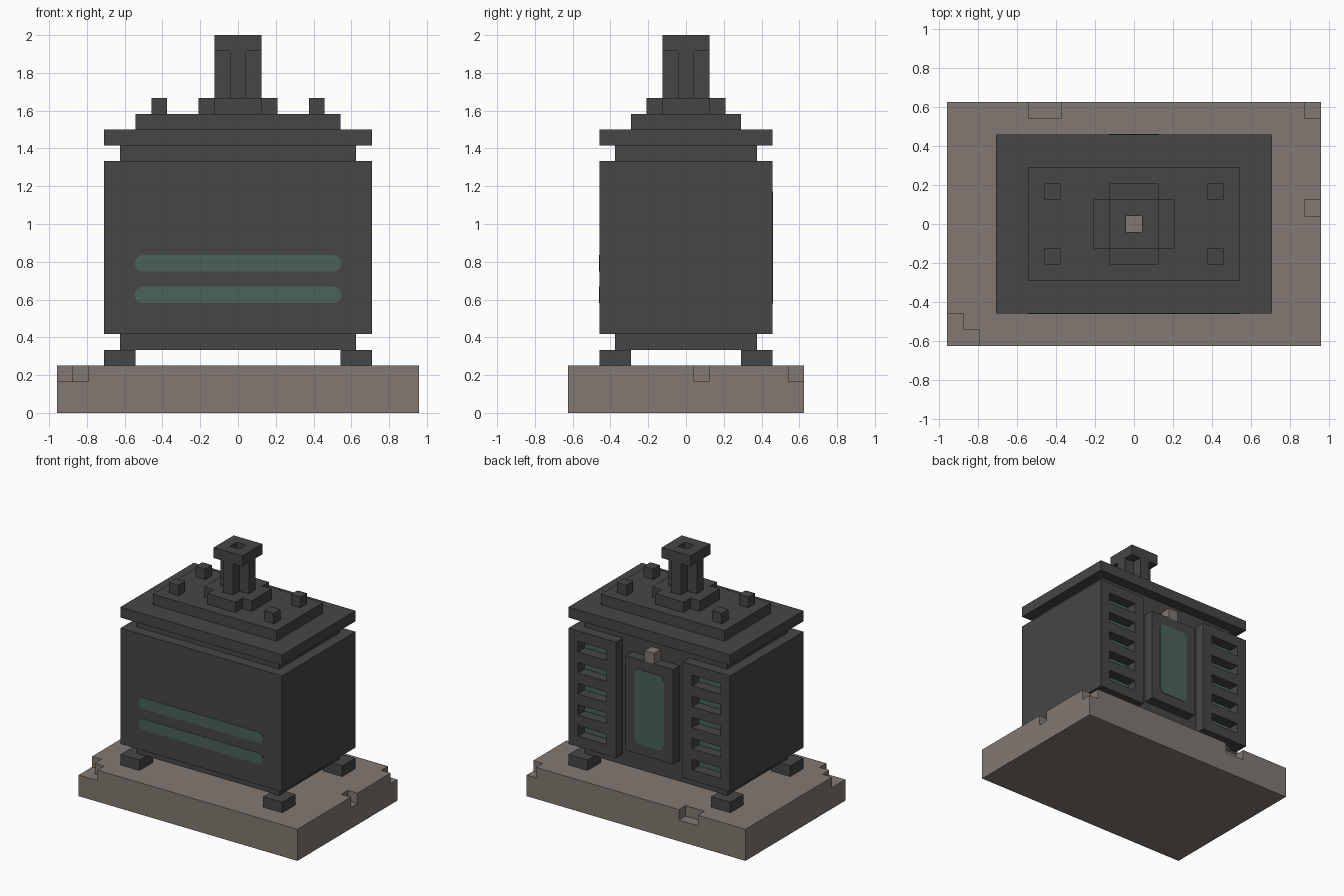
import bpy, bmesh, math

cube = bpy.data.objects.get("Cube")
if cube:
    bpy.data.objects.remove(cube, do_unlink=True)

U = 1 / 12  # one block; all dimensions below are in blocks


def srgb(*rgb):
    return tuple(((c / 255 + 0.055) / 1.055) ** 2.4 for c in rgb) + (1,)


def material(name, color):
    m = bpy.data.materials.new(name)
    m.use_nodes = True
    m.diffuse_color = color
    bsdf = m.node_tree.nodes["Principled BSDF"]
    bsdf.inputs["Base Color"].default_value = color
    bsdf.inputs["Roughness"].default_value = 0.8
    return m


IRON = material("dark iron", srgb(70, 70, 70))
STONE = material("warm stone", srgb(130, 121, 114))
GLASS = material("dull green glass", srgb(75, 98, 90))


def prism(name, outline, low, high, mat, axis="z"):
    """Extrude an outline along z, or an x-z outline along y."""
    bm = bmesh.new()

    def ring(t):
        return [bm.verts.new((a * U, b * U, t * U) if axis == "z" else (a * U, t * U, b * U))
                for a, b in outline]
    start, end = ring(low), ring(high)
    bm.faces.new(start)
    bm.faces.new(end)
    for i in range(len(outline)):
        j = (i + 1) % len(outline)
        bm.faces.new((start[i], start[j], end[j], end[i]))
    bmesh.ops.recalc_face_normals(bm, faces=bm.faces)
    mesh = bpy.data.meshes.new(name)
    bm.to_mesh(mesh)
    bm.free()
    mesh.materials.append(mat)
    obj = bpy.data.objects.new(name, mesh)
    bpy.context.collection.objects.link(obj)
    return obj


def box(name, x, y, z, mat=IRON):
    return prism(name, [(x[0], y[0]), (x[1], y[0]), (x[1], y[1]), (x[0], y[1])], *z, mat)


def centred(name, hx, hy, z, mat=IRON):
    return box(name, (-hx, hx), (-hy, hy), z, mat)


def cut(obj, *boxes):
    """Subtract boxes from an object and keep the finished mesh."""
    for b in boxes:
        cutter = box("cutter", *b, obj.data.materials[0])
        cutter.hide_render = True
        mod = obj.modifiers.new("cut", "BOOLEAN")
        mod.operation, mod.solver, mod.object = "DIFFERENCE", "EXACT", cutter
        bpy.context.view_layer.update()
        result = bpy.data.meshes.new_from_object(
            obj.evaluated_get(bpy.context.evaluated_depsgraph_get()))
        obj.modifiers.clear()
        obj.data = result
        bpy.data.objects.remove(cutter, do_unlink=True)


def plus(a, b):
    """Outline of a plus with arm length a and arm half-width b."""
    quarter = [(a, -b), (a, b), (b, b)]
    pts = []
    for _ in range(4):
        pts += quarter
        quarter = [(-y, x) for x, y in quarter]
    return pts


def rounded_plate(name, hx, z0, z1, r, y0, y1):
    """Thin rounded rectangle standing in the x-z plane."""
    pts = []
    for k, (sx, z) in enumerate([(1, z1 - r), (-1, z1 - r), (-1, z0 + r), (1, z0 + r)]):
        for i in range(6):
            a = math.pi / 2 * (k + i / 5)
            pts.append((sx * (hx - r) + r * math.cos(a), z + r * math.sin(a)))
    return prism(name, pts, y0, y1, GLASS, "y")


# Stone base with chipped edges
base = centred("stone_base", 11.5, 7.5, (0, 3), STONE)
chip = (2, 4)
cut(base,
    ((-12, -9.5), (-8, -6.5), chip), ((-12, -10.5), (-8, -5.5), chip),
    ((10.5, 12), (6.5, 8), chip), ((10.5, 12), (0.5, 1.5), chip),
    ((-6.5, -4.5), (6.5, 8), chip))

# Feet and lid pegs, one per corner
for sx, side in ((-1, "right"), (1, "left")):
    for sy, end in ((-1, "front"), (1, "back")):
        box(f"{end}_{side}_foot", sorted((sx * 6.5, sx * 8.5)),
            sorted((sy * 3.5, sy * 5.5)), (3, 4))
        box(f"{end}_{side}_peg", sorted((sx * 4.5, sx * 5.5)),
            sorted((sy * 1.5, sy * 2.5)), (19, 20))

# Main casing: recessed middle bay and vent slots in the back
centred("bottom_plate", 7.5, 4.5, (4, 5))
casing = centred("casing", 8.5, 5.5, (5, 16))
vents = [(sorted((s * 4.5, s * 7.5)), (4.5, 6), (z, z + 1))
         for s in (-1, 1) for z in range(6, 16, 2)]
cut(casing, ((-3.5, 3.5), (4.5, 6), (4, 17)), *vents)
casing.data.materials.append(GLASS)
for f in casing.data.polygons:
    c = f.center / U
    if f.normal.y > 0.9 and c.y < 5 and abs(c.x) > 4:
        f.material_index = 1

# Back door with window and latch
box("back_door", (-2.5, 2.5), (4.4, 5.5), (6, 15))
rounded_plate("door_window", 1.55, 6.95, 14.05, 0.5, 5.45, 5.54)
box("door_latch", (-0.5, 0.5), (4.4, 5.5), (15, 16), STONE)

# Front stripes
for name, z in (("lower_stripe", 7), ("upper_stripe", 9)):
    rounded_plate(name, 6.55, z - 0.02, z + 1.02, 0.48, -5.54, -5.45)

# Stepped lid
centred("neck", 7.5, 4.5, (16, 17))
centred("lid", 8.5, 5.5, (17, 18))
centred("lid_step", 6.5, 3.5, (18, 19))

# Chimney: plus-shaped flange and post, square cap, open shaft
shaft = ((-0.5, 0.5), (-0.5, 0.5), (18.5, 25))
flange = prism("chimney_flange", plus(2.5, 1.5), 19, 20, IRON)
post = prism("chimney_post", plus(1.5, 0.5), 20, 23, IRON)
cap = centred("chimney_cap", 1.5, 1.5, (23, 24))
for part in (flange, cap):
    cut(part, shaft)
# The post is four pillars around the shaft
bpy.data.objects.remove(post, do_unlink=True)
for i, (x, y) in enumerate(((1, 0), (0, 1), (-1, 0), (0, -1))):
    box(f"chimney_pillar_{i + 1}", (x - 0.5, x + 0.5), (y - 0.5, y + 0.5), (20, 23))
centred("shaft_floor", 0.5, 0.5, (19, 19.08), STONE)
